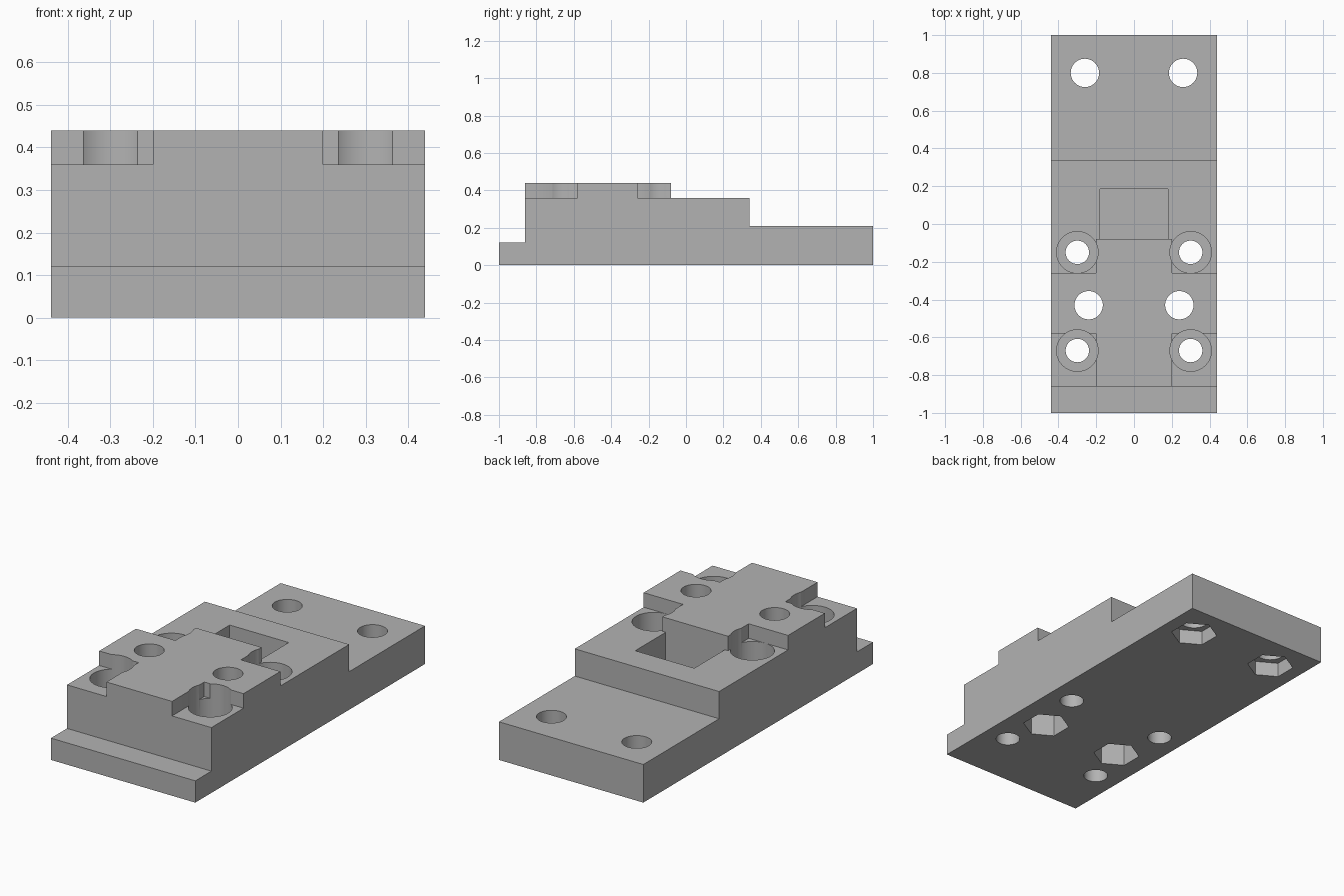
import bpy
import bmesh
import math

if "Cube" in bpy.data.objects:
    bpy.data.objects.remove(bpy.data.objects["Cube"], do_unlink=True)

HALF_W = 0.44
LEDGE_Z = 0.36
TOP_Z = 0.44
FLOOR_Z = 0.12

grey = bpy.data.materials.new("plain_grey")
grey.use_nodes = True
colour = (0.45, 0.45, 0.45, 1)
grey.diffuse_color = colour
grey.node_tree.nodes["Principled BSDF"].inputs["Base Color"].default_value = colour


def prism(name, points, offset):
    """Extrude a flat polygon along an offset vector."""
    bm = bmesh.new()
    face = bm.faces.new([bm.verts.new(p) for p in points])
    new = bmesh.ops.extrude_face_region(bm, geom=[face])["geom"]
    bmesh.ops.translate(bm, vec=offset, verts=[v for v in new if isinstance(v, bmesh.types.BMVert)])
    bmesh.ops.recalc_face_normals(bm, faces=bm.faces)
    mesh = bpy.data.meshes.new(name)
    bm.to_mesh(mesh)
    bm.free()
    mesh.materials.append(grey)
    obj = bpy.data.objects.new(name, mesh)
    bpy.context.collection.objects.link(obj)
    return obj


# stepped body, drawn as a side profile and extruded across the width
profile = [(-1, 0), (1, 0), (1, 0.21), (0.34, 0.21), (0.34, LEDGE_Z), (-0.08, LEDGE_Z),
           (-0.08, TOP_Z), (-0.86, TOP_Z), (-0.86, 0.12), (-1, 0.12)]
body = prism("stepped_mount_body", [(-HALF_W, y, z) for y, z in profile], (2 * HALF_W, 0, 0))


def cut(cutter):
    cutter.hide_render = True
    mod = body.modifiers.new("cut", "BOOLEAN")
    mod.operation = "DIFFERENCE"
    mod.solver = "EXACT"
    mod.object = cutter
    bpy.context.view_layer.objects.active = body
    bpy.ops.object.modifier_apply(modifier=mod.name)
    bpy.data.objects.remove(cutter, do_unlink=True)


def cut_box(x0, x1, y0, y1, z0, z1):
    corners = [(x0, y0, z0), (x1, y0, z0), (x1, y1, z0), (x0, y1, z0)]
    cut(prism("box_cutter", corners, (0, 0, z1 - z0)))


def cut_round(x, y, r, z0, z1, sides=64):
    # the first corner points along y, which also orients the hexagons
    ring = [(x + r * math.sin(math.tau * i / sides), y + r * math.cos(math.tau * i / sides), z0)
            for i in range(sides)]
    cut(prism("round_cutter", ring, (0, 0, z1 - z0)))


# corner notches that leave a cross-shaped raised pad
for x0, x1 in ((-0.5, -0.2), (0.2, 0.5)):
    cut_box(x0, x1, -0.9, -0.58, LEDGE_Z, 0.5)
    cut_box(x0, x1, -0.26, -0.05, LEDGE_Z, 0.5)

# rectangular pocket behind the pad
cut_box(-0.18, 0.18, -0.08, 0.185, FLOOR_Z, 0.4)

for side in (-1, 1):
    # counterbored screw holes
    for y in (-0.67, -0.15):
        cut_round(side * 0.3, y, 0.11, FLOOR_Z, 0.5)
        cut_round(side * 0.3, y, 0.062, -0.1, 0.5)
    # bolt holes with hexagonal nut pockets underneath
    for x, y, depth in ((0.24, -0.43, 0.3), (0.26, 0.8, 0.08)):
        cut_round(side * x, y, 0.075, -0.1, 0.5)
        cut_round(side * x, y, 0.12, -0.1, depth, sides=6)

# smooth bores, sharp edges
bpy.ops.object.select_all(action="DESELECT")
body.select_set(True)
bpy.context.view_layer.objects.active = body
bpy.ops.object.shade_smooth_by_angle(angle=math.radians(30))
